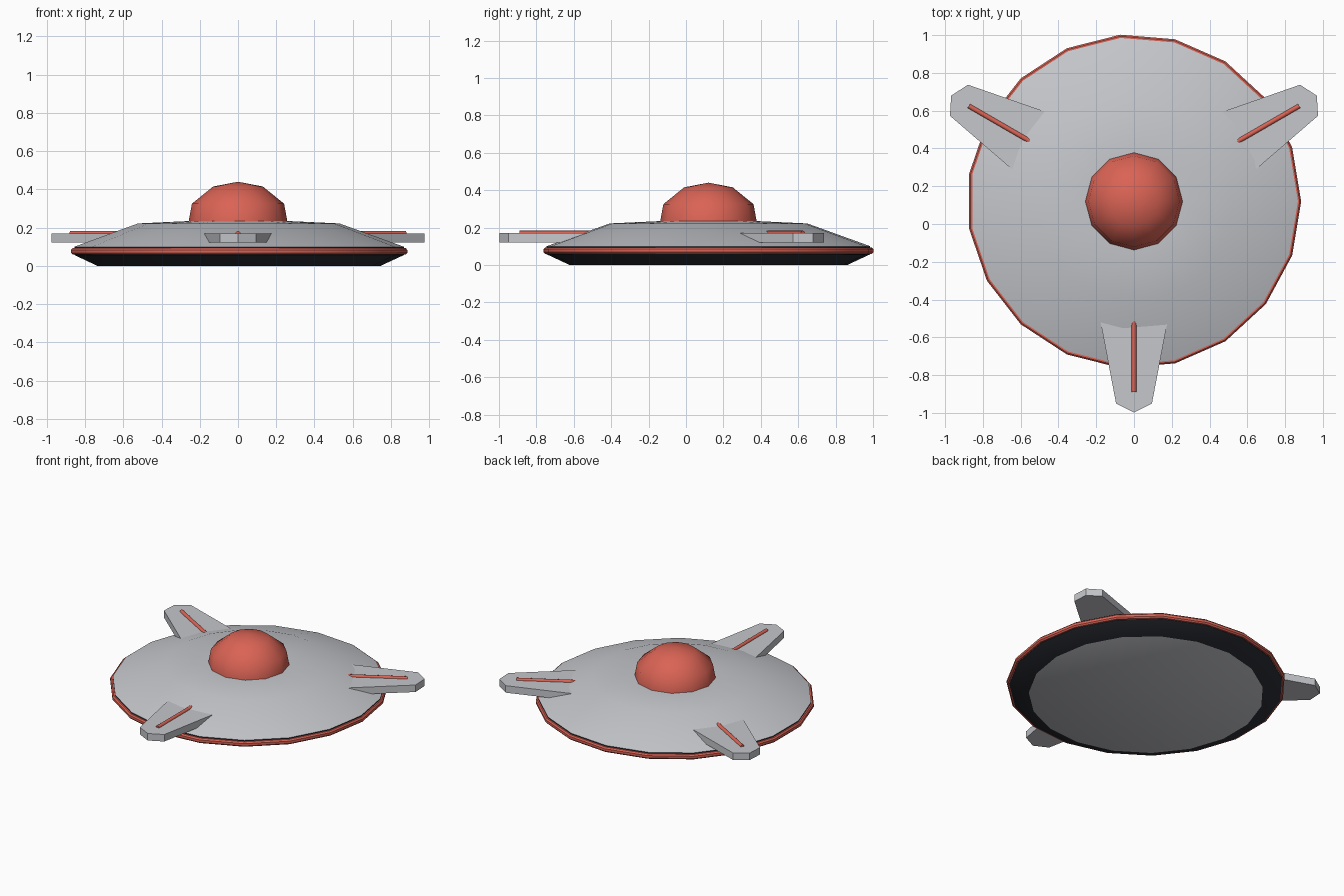
import bpy, bmesh, math
from mathutils import Matrix, Vector

if "Cube" in bpy.data.objects:
    bpy.data.objects.remove(bpy.data.objects["Cube"])

CENTRE = Vector((0, 0.12, 0))


def material(name, rgb):
    m = bpy.data.materials.new(name)
    m.diffuse_color = (*rgb, 1)
    m.use_nodes = True
    m.node_tree.nodes["Principled BSDF"].inputs["Base Color"].default_value = m.diffuse_color
    return m


GREY = material("light grey", (0.56, 0.57, 0.60))
DARK = material("charcoal", (0.026, 0.028, 0.037))
RED = material("coral red", (0.70, 0.125, 0.09))


def finish(name, bm, mats, angle=None):
    bmesh.ops.recalc_face_normals(bm, faces=bm.faces)
    mesh = bpy.data.meshes.new(name)
    bm.to_mesh(mesh)
    bm.free()
    for m in mats:
        mesh.materials.append(m)
    ob = bpy.data.objects.new(name, mesh)
    bpy.context.collection.objects.link(ob)
    if angle:
        bpy.ops.object.select_all(action='DESELECT')
        ob.select_set(True)
        bpy.context.view_layer.objects.active = ob
        bpy.ops.object.shade_smooth_by_angle(angle=math.radians(angle))
    return ob


def lathe(name, profile, sides, mats, bands=None, closed=False, angle=30):
    """Spin (radius, height) points about the saucer axis; bands gives a material per strip."""
    bm = bmesh.new()
    rings = []
    for r, z in profile:
        if r == 0:
            rings.append([bm.verts.new(CENTRE + Vector((0, 0, z)))] * sides)
        else:
            rings.append([bm.verts.new(CENTRE + Vector((r * math.cos(t), r * math.sin(t), z)))
                          for t in (2 * math.pi * i / sides for i in range(sides))])
    pairs = list(zip(rings, rings[1:]))
    if closed:
        pairs.append((rings[-1], rings[0]))
    for k, (a, b) in enumerate(pairs):
        for i in range(sides):
            j = (i + 1) % sides
            quad = list(dict.fromkeys((a[i], a[j], b[j], b[i])))
            f = bm.faces.new(quad)
            f.material_index = bands[k] if bands else 0
    return finish(name, bm, mats, angle)


# saucer hull: grey underside, charcoal lower skirt, grey upper shell
lathe("hull", [(0, 0), (0.745, 0), (0.868, 0.057), (0.868, 0.1), (0.53, 0.222), (0.25, 0.235), (0, 0.236)],
      19, [GREY, DARK], [0, 1, 1, 0, 0, 0])

# ridged red band around the rim
lathe("rim_band", [(0.86, 0.059), (0.877, 0.059), (0.885, 0.068), (0.885, 0.084), (0.877, 0.093), (0.86, 0.093)],
      19, [RED], closed=True)

# cockpit dome
lathe("dome", [(0.26, 0.2), (0.26, 0.222), (0.241, 0.325), (0.13, 0.415), (0, 0.44)], 12, [RED], angle=40)

# three fins, each with a red rod on top
FIN = [(-0.2, -0.52), (0.2, -0.52), (0.095, -1.07), (0, -1.118), (-0.095, -1.07)]
for n, side in enumerate(("front", "right", "left")):
    turn = Matrix.Translation(CENTRE) @ Matrix.Rotation(n * math.tau / 3, 4, 'Z')

    bm = bmesh.new()
    base = bm.faces.new([bm.verts.new((x, y, 0.121)) for x, y in FIN])
    top = bmesh.ops.extrude_face_region(bm, geom=[base])["geom"]
    bmesh.ops.translate(bm, vec=(0, 0, 0.049), verts=[v for v in top if isinstance(v, bmesh.types.BMVert)])
    bm.transform(turn)
    finish(side + "_fin", bm, [GREY])

    bm = bmesh.new()
    bmesh.ops.create_cone(bm, cap_ends=True, segments=10, radius1=0.013, radius2=0.013, depth=0.42)
    bm.transform(turn @ Matrix.Translation((0, -0.80, 0.17)) @ Matrix.Rotation(math.pi / 2, 4, 'X'))
    finish(side + "_fin_rod", bm, [RED], 40)
